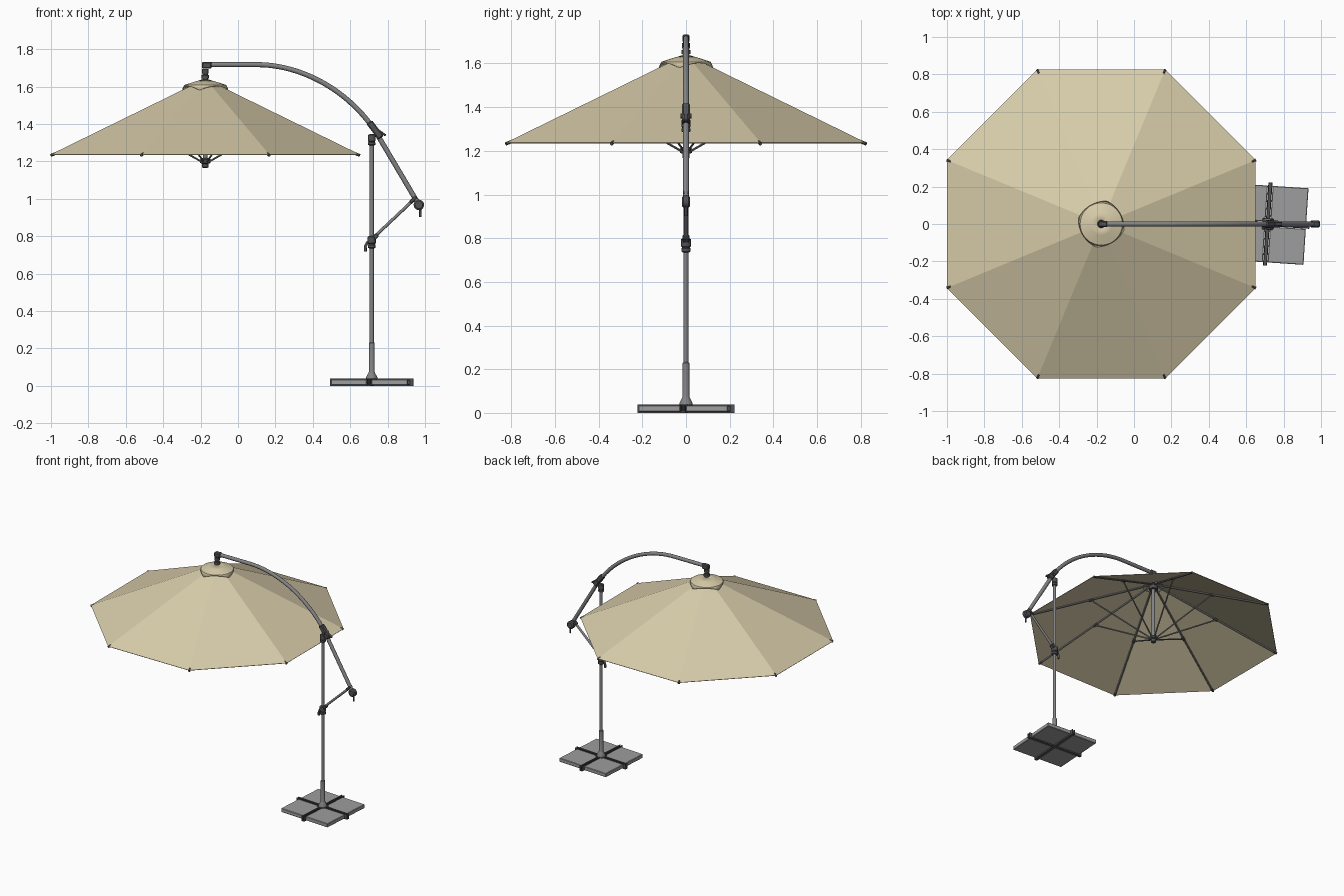
import bpy, bmesh, math
from math import sin, cos, pi, radians
from mathutils import Vector, Matrix

if "Cube" in bpy.data.objects:
    bpy.data.objects.remove(bpy.data.objects["Cube"])


def material(name, r, g, b):
    m = bpy.data.materials.new(name)
    m.use_nodes = True
    m.diffuse_color = (r, g, b, 1)
    m.node_tree.nodes["Principled BSDF"].inputs["Base Color"].default_value = (r, g, b, 1)
    return m


BEIGE = material("beige fabric", 0.68, 0.6, 0.4)
METAL = material("grey metal", 0.23, 0.23, 0.235)
DARK = material("dark plastic", 0.085, 0.085, 0.09)
STONE = material("grey slab", 0.34, 0.34, 0.34)

CX = -0.175      # canopy axis
MX = 0.715       # mast axis
UP = Vector((0, 0, 1))


def finish(name, bm, mat, smooth=True):
    bmesh.ops.recalc_face_normals(bm, faces=bm.faces)
    me = bpy.data.meshes.new(name)
    bm.to_mesh(me)
    bm.free()
    ob = bpy.data.objects.new(name, me)
    bpy.context.collection.objects.link(ob)
    me.materials.append(mat)
    if smooth:
        bpy.ops.object.select_all(action='DESELECT')
        ob.select_set(True)
        bpy.context.view_layer.objects.active = ob
        bpy.ops.object.shade_smooth_by_angle(angle=radians(35))
    return ob


def turned(name, base, axis, profile, mat, n=20):
    """Solid of revolution: profile holds (radius, distance along axis)."""
    bm = bmesh.new()
    rot = UP.rotation_difference(Vector(axis).normalized())
    rings = [[bm.verts.new(Vector(base) + rot @ Vector((r * cos(2 * pi * i / n), r * sin(2 * pi * i / n), h)))
              for i in range(n)] for r, h in profile]
    for a, b in zip(rings, rings[1:]):
        for i in range(n):
            j = (i + 1) % n
            bm.faces.new((a[i], a[j], b[j], b[i]))
    bm.faces.new(rings[0])
    bm.faces.new(rings[-1])
    return finish(name, bm, mat)


def rod(name, a, b, r, mat, n=12):
    d = Vector(b) - Vector(a)
    return turned(name, a, d, [(r, 0), (r, d.length)], mat, n)


def box(name, centre, size, mat, turn=None, bevel=0.003):
    bm = bmesh.new()
    bmesh.ops.create_cube(bm, size=1, matrix=Matrix.Diagonal((*size, 1)))
    if bevel:
        bmesh.ops.bevel(bm, geom=bm.edges[:], offset=bevel, segments=1, affect='EDGES')
    bm.transform(Matrix.Translation(centre) @ (turn or Matrix()))
    return finish(name, bm, mat, False)


def tube(name, points, r, mat):
    cu = bpy.data.curves.new(name, 'CURVE')
    cu.dimensions = '3D'
    cu.bevel_depth, cu.bevel_resolution, cu.use_fill_caps = r, 4, True
    sp = cu.splines.new('POLY')
    sp.points.add(len(points) - 1)
    for p, q in zip(sp.points, points):
        p.co = (*q, 1)
    ob = bpy.data.objects.new(name, cu)
    bpy.context.collection.objects.link(ob)
    cu.materials.append(mat)
    bpy.ops.object.select_all(action='DESELECT')
    ob.select_set(True)
    bpy.context.view_layer.objects.active = ob
    bpy.ops.object.convert(target='MESH')
    bpy.ops.object.shade_smooth_by_angle(angle=radians(35))


def thicken(ob, t):
    m = ob.modifiers.new("thickness", 'SOLIDIFY')
    m.thickness, m.offset = t, 0


# Canopy: eight flat panels with a vent hole at the top
RIM, TOP, EDGE = 0.893, 1.64, 1.236
SLOPE = (TOP - EDGE) / RIM


def on_rib(k, r, drop=0):
    a = pi / 8 + k * pi / 4
    return Vector((CX + r * cos(a), r * sin(a), TOP - SLOPE * r - drop))


bm = bmesh.new()
outer = [bm.verts.new(on_rib(k, RIM)) for k in range(8)]
inner = [bm.verts.new(on_rib(k, 0.075)) for k in range(8)]
for k in range(8):
    j = (k + 1) % 8
    bm.faces.new((outer[k], outer[j], inner[j], inner[k]))
thicken(finish("canopy", bm, BEIGE, False), 0.003)

# Vent cap: shallow dome whose hem dips at four points and arches between them
bm = bmesh.new()
N = 48
rings = []
for r, z, arch in ((0.012, 1.638, 0), (0.06, 1.624, 0), (0.112, 1.607, 0), (0.127, 1.577, 1)):
    ring = []
    for i in range(N):
        a = 2 * pi * i / N
        lift = arch * abs(sin(2 * (a + radians(14)))) ** 0.7
        ring.append(bm.verts.new((CX + (r - 0.012 * lift) * cos(a), (r - 0.012 * lift) * sin(a), z + 0.025 * lift)))
    rings.append(ring)
for a, b in zip(rings, rings[1:]):
    for i in range(N):
        j = (i + 1) % N
        bm.faces.new((a[i], a[j], b[j], b[i]))
thicken(finish("vent_cap", bm, BEIGE), 0.002)

# Ribs, stretchers and rib tips
for k in range(8):
    rod(f"rib_{k}", on_rib(k, 0.02, 0.012), on_rib(k, RIM - 0.01, 0.007), 0.006, METAL, 8)
    rod(f"rib_tip_{k}", on_rib(k, RIM - 0.025, 0.006), on_rib(k, RIM, 0.004), 0.008, DARK, 8)
    low = on_rib(k, 0.025)
    low.z = 1.2
    rod(f"stretcher_{k}", low, on_rib(k, 0.45, 0.014), 0.005, METAL, 8)
    rod(f"rib_joint_{k}", on_rib(k, 0.435, 0.012), on_rib(k, 0.465, 0.012), 0.009, DARK, 8)

# Canopy centre post with upper and lower hubs
rod("centre_post", (CX, 0, 1.19), (CX, 0, 1.69), 0.012, METAL, 16)
turned("lower_hub", (CX, 0, 1.165), UP,
       [(0.012, 0), (0.017, 0.004), (0.017, 0.022), (0.027, 0.026), (0.027, 0.046), (0.016, 0.052)], DARK)
turned("upper_hub", (CX, 0, 1.585), UP, [(0.03, 0), (0.03, 0.03), (0.015, 0.035)], DARK)
turned("hanger", (CX, 0, 1.63), UP,
       [(0.014, 0), (0.014, 0.012), (0.021, 0.014), (0.021, 0.03), (0.014, 0.034), (0.018, 0.044), (0.018, 0.065)], DARK)
box("hanger_elbow", (CX + 0.008, 0, 1.714), (0.052, 0.034, 0.036), DARK, bevel=0.006)

# Curved cantilever arm
P = [Vector(p) for p in ((0.1, 0, 1.717), (0.34, 0, 1.717), (0.59, 0, 1.58), (0.735, 0, 1.36))]
path = [Vector((CX, 0, 1.717))]
for i in range(25):
    t = i / 24
    path.append(P[0] * (1 - t) ** 3 + P[1] * 3 * t * (1 - t) ** 2 + P[2] * 3 * t * t * (1 - t) + P[3] * t ** 3)
path.append(Vector((0.963, 0, 0.975)))
tube("cantilever_arm", path, 0.0135, METAL)

# Mast
turned("mast", (MX, 0, 0.03), UP, [(0.011, 0), (0.011, 1.28)], METAL)
turned("mast_sleeve", (MX, 0, 0.03), UP,
       [(0.031, 0), (0.03, 0.016), (0.018, 0.038), (0.0155, 0.045), (0.0155, 0.198), (0.012, 0.202)], METAL)

# Pivot bracket at the mast head
turned("mast_head", (MX, 0, 1.285), UP,
       [(0.014, 0), (0.02, 0.004), (0.02, 0.016), (0.016, 0.019), (0.02, 0.024), (0.02, 0.055), (0.013, 0.06)], DARK)
tilt = Matrix.Rotation(radians(53), 4, 'Y')
box("arm_clamp", (0.733, 0, 1.368), (0.105, 0.036, 0.036), DARK, tilt, 0.006)
rod("pivot_pin", (0.737, -0.025, 1.36), (0.737, 0.025, 1.36), 0.011, DARK)
box("clamp_lever", (0.77, 0, 1.352), (0.05, 0.022, 0.012), DARK, Matrix.Rotation(radians(35), 4, 'Y'))

# Sliding collar with grip, and brace to the arm
turned("slider", (MX, 0, 0.735), UP,
       [(0.015, 0), (0.021, 0.004), (0.021, 0.018), (0.017, 0.022), (0.022, 0.028), (0.022, 0.06), (0.014, 0.066)], DARK)
tube("slider_grip", [(MX - 0.012, 0, 0.772), (0.69, 0, 0.765), (0.681, 0, 0.745), (0.681, 0, 0.718)], 0.0075, DARK)
rod("brace", (0.722, 0, 0.79), (0.945, 0, 1.0), 0.0085, METAL)
box("brace_foot", (0.733, 0, 0.796), (0.035, 0.03, 0.024), DARK, Matrix.Rotation(radians(-43), 4, 'Y'))
box("brace_head", (0.937, 0, 0.996), (0.045, 0.028, 0.018), DARK, Matrix.Rotation(radians(-43), 4, 'Y'))

# Crank at the lower end of the arm
turned("crank_housing", (0.967, -0.018, 0.967), (0, 1, 0),
       [(0.02, 0), (0.028, 0.006), (0.028, 0.03), (0.02, 0.036)], DARK)
rod("crank_handle", (0.974, 0, 0.95), (0.975, 0, 0.902), 0.006, DARK)

# Base: four slabs held by a cross of twin rails, turned slightly
turn = Matrix.Rotation(radians(-3.8), 4, 'Z')
for sx in (-1, 1):
    for sy in (-1, 1):
        c = turn @ Vector((sx * 0.109, sy * 0.109, 0))
        box(f"slab_{'left' if sx > 0 else 'right'}_{'back' if sy > 0 else 'front'}",
            (MX + c.x, c.y, 0.0195), (0.192, 0.192, 0.029), STONE, turn)
for i in range(2):
    spin = turn @ Matrix.Rotation(i * pi / 2, 4, 'Z')
    box(f"cross_web_{i}", (MX, 0, 0.004), (0.446, 0.022, 0.008), DARK, spin, 0)
    for s in (-1, 1):
        c = spin @ Vector((0, s * 0.0085, 0))
        box(f"cross_rail_{i}_{'a' if s > 0 else 'b'}", (MX + c.x, c.y, 0.019), (0.446, 0.005, 0.038), DARK, spin, 0)
box("base_plate", (MX, 0, 0.032), (0.06, 0.06, 0.012), DARK, turn)
